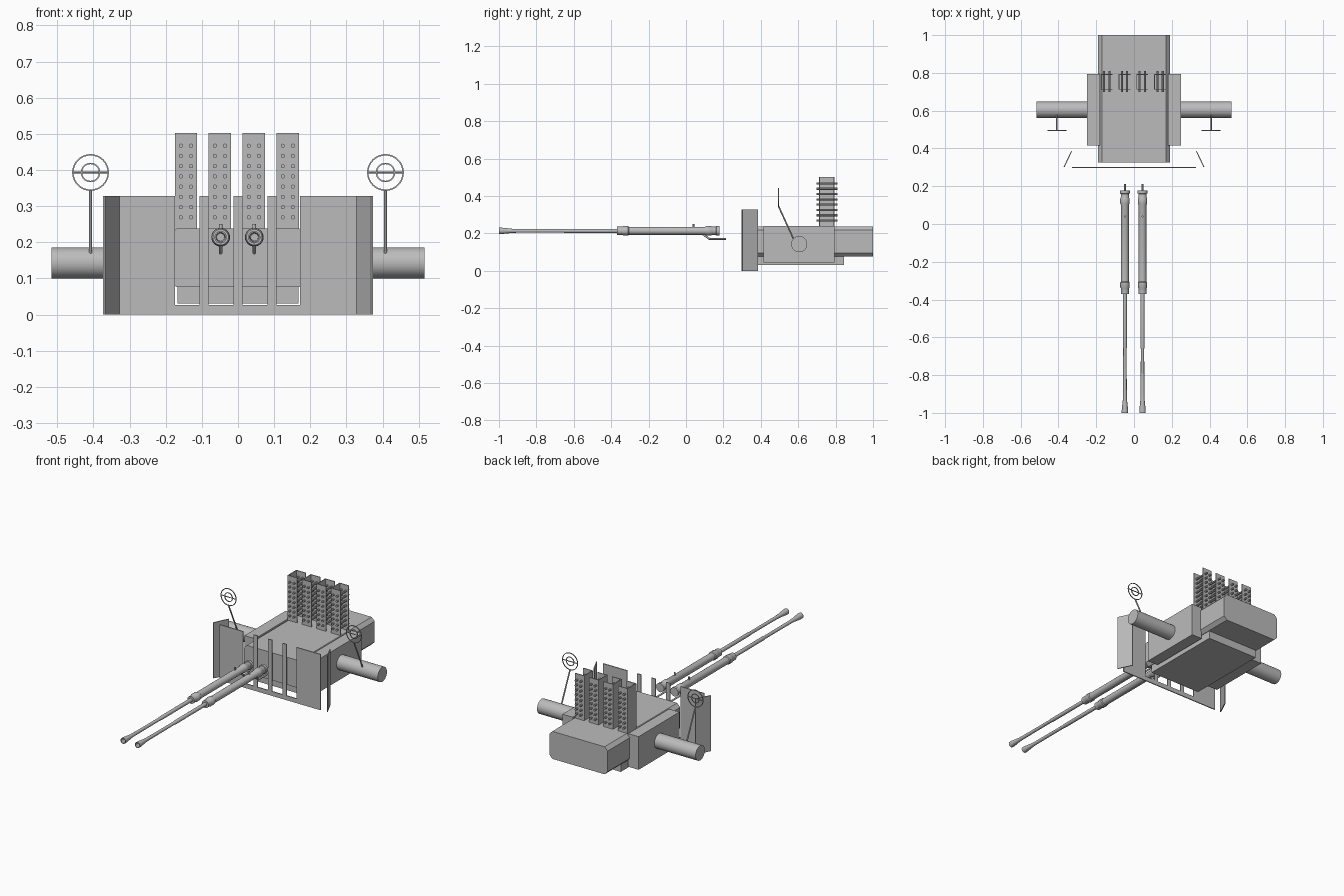
import bpy, bmesh, math
from mathutils import Vector, Matrix

cube = bpy.data.objects.get("Cube")
if cube:
    bpy.data.objects.remove(cube, do_unlink=True)

grey = bpy.data.materials.new("gunmetal_grey")
grey.use_nodes = True
grey.diffuse_color = (0.5, 0.5, 0.5, 1)
grey.node_tree.nodes["Principled BSDF"].inputs["Base Color"].default_value = (0.5, 0.5, 0.5, 1)
parts = []


def finish(name, bm):
    bmesh.ops.recalc_face_normals(bm, faces=bm.faces)
    mesh = bpy.data.meshes.new(name)
    bm.to_mesh(mesh)
    bm.free()
    mesh.materials.append(grey)
    obj = bpy.data.objects.new(name, mesh)
    bpy.context.collection.objects.link(obj)
    parts.append(obj)
    return obj


def add_box(bm, x, y, z):
    """Box from (min, max) pairs."""
    size = [b - a for a, b in (x, y, z)]
    mid = [(a + b) / 2 for a, b in (x, y, z)]
    bmesh.ops.create_cube(bm, size=1, matrix=Matrix.Translation(mid) @ Matrix.Diagonal((*size, 1)))


def box(name, x, y, z):
    bm = bmesh.new()
    add_box(bm, x, y, z)
    return finish(name, bm)


def add_rod(bm, start, end, radius, sides=12):
    start, end = Vector(start), Vector(end)
    axis = end - start
    turn = axis.to_track_quat('Z', 'Y').to_matrix().to_4x4()
    bmesh.ops.create_cone(bm, cap_ends=True, segments=sides, radius1=radius, radius2=radius,
                          depth=axis.length, matrix=Matrix.Translation((start + end) / 2) @ turn)


def prism(name, outline, direction):
    """Extrude a flat outline along a direction."""
    bm = bmesh.new()
    face = bm.faces.new([bm.verts.new(p) for p in outline])
    new = bmesh.ops.extrude_face_region(bm, geom=[face])["geom"]
    bmesh.ops.translate(bm, vec=direction, verts=[v for v in new if isinstance(v, bmesh.types.BMVert)])
    return finish(name, bm)


def lathe_y(bm, profile, x, z, sides=24):
    """Revolve (y, radius) points about a line along y."""
    verts = [bm.verts.new((x, y, z + r)) for y, r in profile]
    edges = [bm.edges.new(pair) for pair in zip(verts, verts[1:])]
    bmesh.ops.spin(bm, geom=verts + edges, cent=(x, 0, z), axis=(0, 1, 0),
                   angle=math.tau, steps=sides, use_duplicate=False)
    bmesh.ops.remove_doubles(bm, verts=bm.verts, dist=0.00005)


# Receiver housing with chamfered long edges
w, c, low, high = 0.19, 0.02, 0.076, 0.238
section = [(-w, low + c), (-w + c, low), (w - c, low), (w, low + c),
           (w, high - c), (w - c, high), (c - w, high), (-w, high - c)]
prism("receiver_housing", [(x, 0.325, z) for x, z in section], (0, 0.675, 0))
box("lower_housing", (-0.167, 0.167), (0.35, 0.845), (0.03, 0.08))

# Side boxes, trunnions, shield wings and ring sights
for side, label in ((1, "left"), (-1, "right")):
    box(label + "_side_box", sorted((side * 0.18, side * 0.248)), (0.415, 0.795), (0.045, 0.24))

    bm = bmesh.new()
    add_rod(bm, (side * 0.24, 0.605, 0.143), (side * 0.516, 0.605, 0.143), 0.043, 32)
    finish(label + "_trunnion", bm)

    wing = [(0.368, 0.3), (0.373, 0.302), (0.333, 0.386), (0.328, 0.384)]
    prism(label + "_shield_wing", [(side * x, y, 0) for x, y in wing], (0, 0, 0.328))

    x, y, z = side * 0.408, 0.495, 0.393
    bm = bmesh.new()
    add_rod(bm, (x, 0.575, 0.17), (x, y, 0.345), 0.004)
    add_rod(bm, (x - 0.05, y, z), (x + 0.05, y, z), 0.0025)
    for radius in (0.049, 0.025):
        t = 0.002
        ring = [(y - t, radius - t), (y - t, radius + t), (y + t, radius + t),
                (y + t, radius - t), (y - t, radius - t)]
        lathe_y(bm, ring, x, z, 32)
    finish(label + "_ring_sight", bm)

# Front shield: two panels, a sill and upright bars between the slots
bm = bmesh.new()
depth, top, sill = (0.297, 0.303), 0.328, 0.026
add_box(bm, (-0.175, 0.172), depth, (0, sill))
for x in ((-0.328, -0.175), (0.172, 0.328)):
    add_box(bm, x, depth, (0, top))
for x in (-0.094, 0, 0.094):
    add_box(bm, (x - 0.013, x + 0.013), depth, (sill, top))
finish("front_shield", bm)

# Four magazines holding two columns of rounds
for i in range(4):
    x = -0.144 + i * 0.094
    bm = bmesh.new()
    for y in (0.711, 0.788):
        add_box(bm, (x - 0.031, x + 0.031), (y, y + 0.005), (0.235, 0.502))
    add_box(bm, (x - 0.031, x - 0.027), (0.711, 0.793), (0.235, 0.502))
    finish("magazine_%d" % (i + 1), bm)
    bm = bmesh.new()
    for row in range(8):
        for dx in (-0.014, 0.014):
            z = 0.269 + row * 0.0283
            add_rod(bm, (x + dx, 0.698, z), (x + dx, 0.81, z), 0.0058, 10)
    finish("rounds_%d" % (i + 1), bm)

# Twin guns: barrel with flared muzzle, sleeve, bead sight and rear lever
gun = [(-0.9, 0), (-0.9, 0.01), (-1, 0.013), (-1, 0.017), (-0.985, 0.017), (-0.92, 0.01),
       (-0.66, 0.009), (-0.65, 0.011), (-0.37, 0.011), (-0.37, 0.022), (-0.34, 0.022),
       (-0.335, 0.025), (-0.31, 0.025), (-0.305, 0.021), (0.1, 0.021), (0.11, 0.025),
       (0.135, 0.025), (0.14, 0.022), (0.16, 0.022), (0.162, 0.026), (0.178, 0.026), (0.178, 0)]
for x, label in ((0.045, "left"), (-0.048, "right")):
    z = 0.214
    bm = bmesh.new()
    lathe_y(bm, gun, x, z)
    finish(label + "_gun", bm)
    bm = bmesh.new()
    add_rod(bm, (x, 0.04, z + 0.015), (x, 0.04, z + 0.037), 0.005)
    add_rod(bm, (x, 0.085, z - 0.015), (x, 0.125, z - 0.043), 0.005)
    add_rod(bm, (x, 0.12, z - 0.043), (x, 0.213, z - 0.043), 0.005)
    finish(label + "_gun_sight_and_lever", bm)

bpy.ops.object.select_all(action='DESELECT')
for obj in parts:
    obj.select_set(True)
bpy.context.view_layer.objects.active = parts[0]
bpy.ops.object.shade_smooth_by_angle(angle=math.radians(35))
